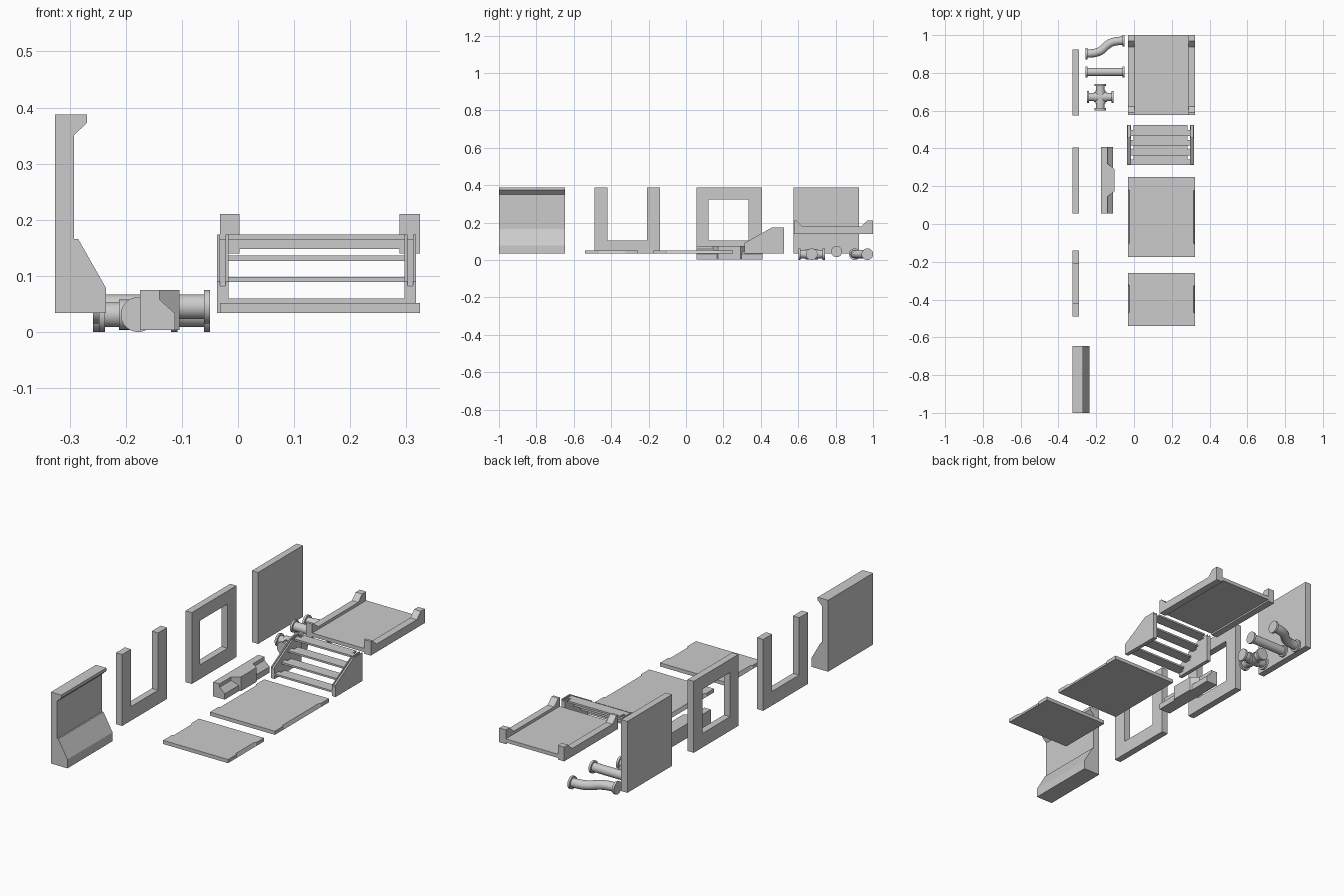
import bpy, bmesh, math
from mathutils import Vector

if "Cube" in bpy.data.objects:
    bpy.data.objects.remove(bpy.data.objects["Cube"])


def finish(name, bm):
    bmesh.ops.recalc_face_normals(bm, faces=bm.faces[:])
    me = bpy.data.meshes.new(name)
    bm.to_mesh(me)
    bm.free()
    ob = bpy.data.objects.new(name, me)
    bpy.context.collection.objects.link(ob)
    return ob


def add_prism(bm, axis, pts, a, b, pts_b=None):
    """Extrude a 2D profile along an axis; pts_b allows a different end profile."""
    def place(p, t):
        return {'x': (t, p[0], p[1]), 'y': (p[0], t, p[1]), 'z': (p[0], p[1], t)}[axis]
    lo = [bm.verts.new(place(p, a)) for p in pts]
    hi = [bm.verts.new(place(p, b)) for p in (pts_b or pts)]
    n = len(pts)
    bm.faces.new(lo[::-1])
    bm.faces.new(hi)
    for i in range(n):
        bm.faces.new((lo[i], lo[(i + 1) % n], hi[(i + 1) % n], hi[i]))


def prism(name, axis, pts, a, b, pts_b=None):
    bm = bmesh.new()
    add_prism(bm, axis, pts, a, b, pts_b)
    return finish(name, bm)


def rect(a0, b0, a1, b1):
    return [(a0, b0), (a1, b0), (a1, b1), (a0, b1)]


def boolean(ob, cutter, op):
    mod = ob.modifiers.new("bool", 'BOOLEAN')
    mod.operation, mod.object, mod.solver = op, cutter, 'EXACT'
    bpy.context.view_layer.objects.active = ob
    bpy.ops.object.modifier_apply(modifier=mod.name)
    bpy.data.objects.remove(cutter)


def smooth(ob):
    bpy.ops.object.select_all(action='DESELECT')
    ob.select_set(True)
    bpy.context.view_layer.objects.active = ob
    bpy.ops.object.shade_smooth_by_angle(angle=math.radians(35))


def add_cylinder(bm, p, q, r, seg=32):
    p, q = Vector(p), Vector(q)
    mat = (q - p).to_track_quat('Z', 'Y').to_matrix().to_4x4()
    mat.translation = (p + q) / 2
    bmesh.ops.create_cone(bm, cap_ends=True, segments=seg, radius1=r, radius2=r,
                          depth=(q - p).length, matrix=mat)


# Wall panels in a row on the left
WX0, WX1, Z0, Z1 = -0.326, -0.292, 0.034, 0.388
prism("trim_wall", 'y', [(WX0, Z0), (-0.235, Z0), (-0.235, 0.078), (-0.285, 0.166),
                         (WX1, 0.166), (WX1, 0.351), (-0.269, 0.373), (-0.269, Z1), (WX0, Z1)],
      -1.0, -0.647)
prism("door_wall", 'x', [(-0.49, Z0), (-0.139, Z0), (-0.139, Z1), (-0.209, Z1),
                         (-0.209, 0.104), (-0.42, 0.104), (-0.42, Z1), (-0.49, Z1)], WX0, WX1)
window = prism("window_wall", 'x', rect(0.055, Z0, 0.405, Z1), WX0, WX1)
boolean(window, prism("cutter", 'x', rect(0.12, 0.104, 0.335, 0.323), WX0 - 0.1, WX1 + 0.1),
        'DIFFERENCE')
prism("plain_wall", 'x', rect(0.575, Z0, 0.925, Z1), WX0, WX1)

# Floor plates with a shallow bevel along the middle of each side
PX0, PX1 = -0.032, 0.324


def plate(name, y0, y1, n0, n1):
    def outline(d):
        return [(PX0, y0), (PX1, y0), (PX1, n0), (PX1 - d, n0 + d), (PX1 - d, n1 - d), (PX1, n1),
                (PX1, y1), (PX0, y1), (PX0, n1), (PX0 + d, n1 - d), (PX0 + d, n0 + d), (PX0, n0)]
    # bottom points sit on the straight edge below the bevel
    base = [(PX0 if x < 0.1 else PX1, y) for x, y in outline(0.008)]
    prism(name, 'z', base, 0.034, 0.052, outline(0.008))


plate("short_floor_plate", -0.541, -0.26, -0.475, -0.32)
plate("long_floor_plate", -0.174, 0.25, -0.11, 0.185)

# Stair cheeks: three slices, the middle one lowered to leave a groove
SY0, SY1 = 0.312, 0.523


def cheek_profile(d):
    return [(SY0, 0.034), (SY1, 0.034), (SY1, 0.174 - d), (0.46, 0.174 - d),
            (SY0 + d * 0.6, 0.09 - d * 0.4), (SY0, 0.09 - d)]


for side, x0 in (("left", -0.037), ("right", 0.297)):
    bm = bmesh.new()
    for a, b, d in ((0, 0.005, 0), (0.005, 0.015, 0.008), (0.015, 0.02, 0)):
        add_prism(bm, 'x', cheek_profile(d), x0 + a, x0 + b)
    finish("stair_cheek_" + side, bm)

# Treads: full width at the nose, narrower at the back
for i in range(4):
    y, z = SY0 + i * 0.0515, 0.051 + i * 0.038
    ye = min(y + 0.057, SY1)
    prism(f"stair_tread_{i + 1}", 'z',
          [(-0.018, y), (0.298, y), (0.298, y + 0.03), (0.283, y + 0.03), (0.283, ye),
           (-0.003, ye), (-0.003, y + 0.03), (-0.018, y + 0.03)], z, z + 0.009)

# Raised platform: deck plus side rails with end posts
prism("platform_deck", 'z', rect(0.0, 0.577, 0.29, 1.0), 0.148, 0.166)
rail = [(0.577, 0.14), (1.0, 0.14), (1.0, 0.21), (0.968, 0.21), (0.938, 0.18),
        (0.622, 0.18), (0.59, 0.21), (0.577, 0.21)]
prism("platform_rail_left", 'x', rail, PX0, 0.003)
prism("platform_rail_right", 'x', rail, 0.288, PX1)

# Chamfered support block with a wedge-ended bulge in the middle
block = prism("support_block", 'y', [(-0.175, 0.004), (-0.112, 0.004), (-0.112, 0.033),
                                     (-0.14, 0.058), (-0.14, 0.075), (-0.175, 0.075)], 0.056, 0.408)
bulge = prism("bulge", 'z', [(-0.16, 0.145), (-0.14, 0.145), (-0.104, 0.172), (-0.104, 0.292),
                             (-0.14, 0.319), (-0.16, 0.319)], 0.004, 0.075)
boolean(block, bulge, 'UNION')

# Straight pipe with flanges
R, F, T = 0.022, 0.030, 0.011
XA, XB = -0.258, -0.05
bm = bmesh.new()
add_cylinder(bm, (XA, 0.805, 0.045), (XB, 0.805, 0.045), R)
for x in (XA, XB - T):
    add_cylinder(bm, (x, 0.805, 0.045), (x + T, 0.805, 0.045), F)
smooth(finish("straight_pipe", bm))

# S-bend pipe swept along a curve, with flanges
ZP = 0.031
cu = bpy.data.curves.new("bent_pipe", 'CURVE')
cu.dimensions = '3D'
cu.bevel_depth, cu.bevel_resolution, cu.resolution_u = R, 6, 20
sp = cu.splines.new('BEZIER')
sp.bezier_points.add(1)
for bp, x, y, h in zip(sp.bezier_points, (XA + 0.005, XB - 0.005), (0.902, 0.97), (0.13, -0.13)):
    bp.handle_left_type = bp.handle_right_type = 'FREE'
    bp.co = (x, y, ZP)
    bp.handle_right, bp.handle_left = (x + h, y, ZP), (x - h, y, ZP)
sp.bezier_points[1].handle_left = (XB - 0.135, 0.97, ZP)
sp.bezier_points[1].handle_right = (XB + 0.1, 0.97, ZP)
pipe = bpy.data.objects.new("bent_pipe", cu)
bpy.context.collection.objects.link(pipe)
bpy.ops.object.select_all(action='DESELECT')
pipe.select_set(True)
bpy.context.view_layer.objects.active = pipe
bpy.ops.object.convert(target='MESH')
smooth(bpy.context.view_layer.objects.active)
bm = bmesh.new()
for x, y in ((XA, 0.902), (XB - T, 0.97)):
    add_cylinder(bm, (x, y, ZP), (x + T, y, ZP), F + 0.001)
smooth(finish("bent_pipe_flanges", bm))

# Four-way pipe cross: arms, wider collars near the centre, end flanges
c = Vector((-0.178, 0.672, ZP))
bm = bmesh.new()
for d in (Vector((1, 0, 0)), Vector((0, 1, 0))):
    add_cylinder(bm, c - d * 0.07, c + d * 0.07, R)
    add_cylinder(bm, c - d * 0.034, c + d * 0.034, 0.027)
    for s in (-1, 1):
        add_cylinder(bm, c + d * s * 0.07, c + d * s * (0.07 - T), F + 0.001)
smooth(finish("pipe_cross", bm))
